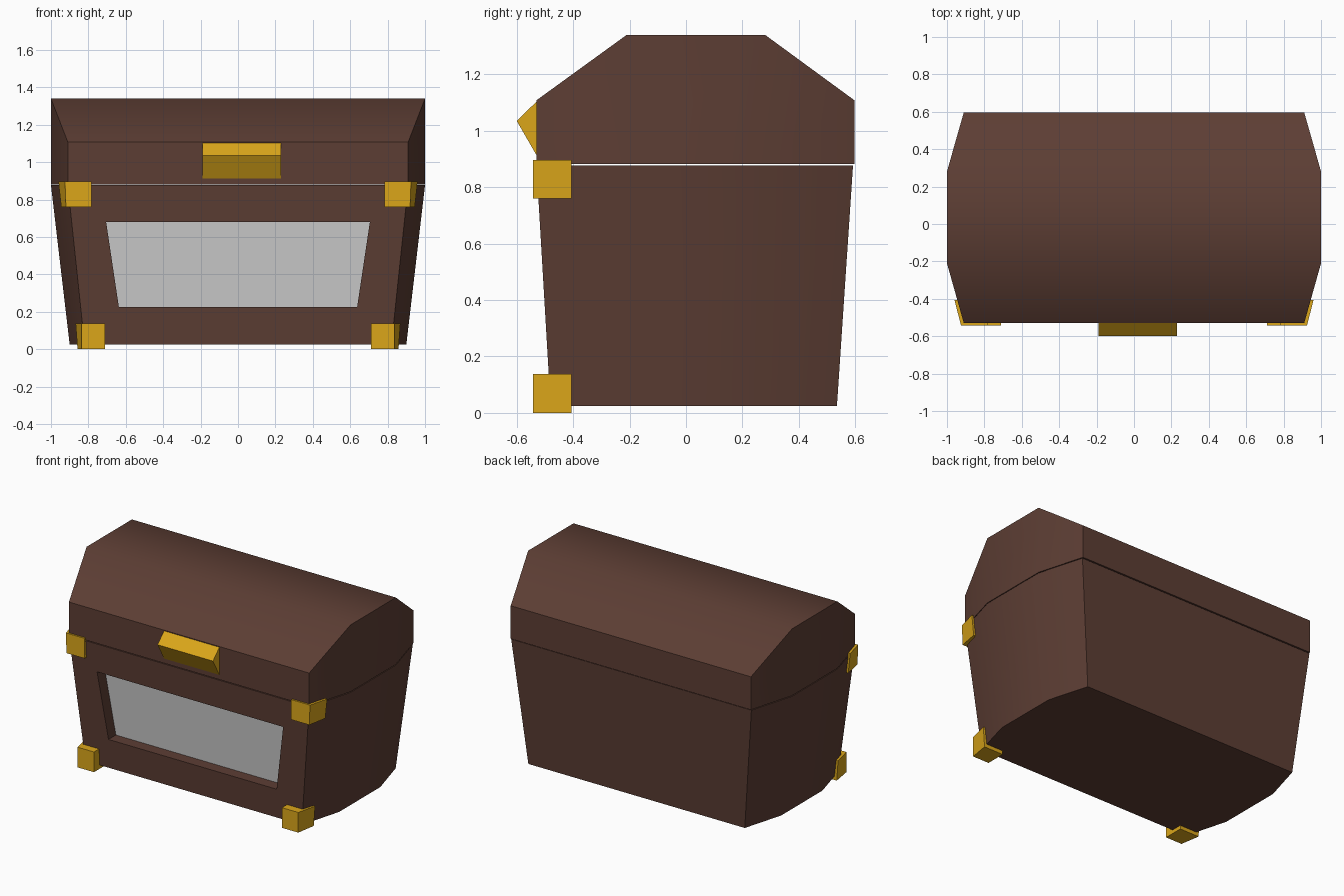
import bpy, bmesh, math

if "Cube" in bpy.data.objects:
    bpy.data.objects.remove(bpy.data.objects["Cube"])


def paint(name, srgb):
    mat = bpy.data.materials.new(name)
    mat.diffuse_color = [(c / 255) ** 2.2 for c in srgb] + [1]
    mat.use_nodes = True
    mat.node_tree.nodes["Principled BSDF"].inputs["Base Color"].default_value = mat.diffuse_color
    return mat


brown = paint("wood", (93, 64, 55))
gold = paint("brass", (218, 165, 32))


def finish(bm, name, mat=None, smooth=False):
    bmesh.ops.recalc_face_normals(bm, faces=bm.faces)
    mesh = bpy.data.meshes.new(name)
    bm.to_mesh(mesh)
    bm.free()
    ob = bpy.data.objects.new(name, mesh)
    bpy.context.collection.objects.link(ob)
    if mat:
        mesh.materials.append(mat)
    if smooth:
        bpy.ops.object.select_all(action='DESELECT')
        ob.select_set(True)
        bpy.context.view_layer.objects.active = ob
        bpy.ops.object.shade_smooth_by_angle(angle=math.radians(40))
    return ob


def loft(rings):
    """Skin closed rings of equal length and cap both ends."""
    bm = bmesh.new()
    vs = [[bm.verts.new(p) for p in ring] for ring in rings]
    n = len(vs[0])
    for a, b in zip(vs, vs[1:]):
        for i in range(n):
            j = (i + 1) % n
            bm.faces.new((a[i], a[j], b[j], b[i]))
    bm.faces.new(vs[0])
    bm.faces.new(vs[-1])
    bm.normal_update()
    return bm


# Lid: cross-sections along y as (y, half width, top height)
stations = [(-.53, .91, 1.108), (-.21, 1, 1.34), (.28, 1, 1.34), (.597, .91, 1.108)]
lid = loft([[(-h, y, .882), (h, y, .882), (h, y, t), (-h, y, t)] for y, h, t in stations])
finish(lid, "lid", brown, smooth=True)


# Body: bulged-end plan, tapering towards the floor
def plan(z, half_widths, ys):
    pts = list(zip(half_widths, ys))
    return [(h, y, z) for h, y in pts] + [(-h, y, z) for h, y in reversed(pts)]


body = loft([plan(.025, (.82, .9, .9, .82), (-.48, -.19, .255, .535)),
             plan(.877, (.91, 1, 1, .91), (-.53, -.21, .28, .592))])

# Recessed window opening in the front wall
front = min(body.faces, key=lambda f: f.calc_center_median().y)
bmesh.ops.inset_individual(body, faces=[front], thickness=.2)
mid = front.calc_center_median().z
for v in front.verts:
    half, z = (.705, .68) if v.co.z > mid else (.637, .225)
    v.co = (math.copysign(half, v.co.x), -.48 - .05 * (z - .025) / .852, z)
floor = bmesh.ops.extrude_discrete_faces(body, faces=[front])["faces"][0]
for v in floor.verts:
    v.co.y += .08
pane_points = [v.co.copy() for v in floor.verts]
bmesh.ops.delete(body, geom=[floor], context='FACES_ONLY')
finish(body, "body", brown, smooth=True)

# Grey window pane
pane = bmesh.new()
pane.faces.new([pane.verts.new(p) for p in pane_points])
pane_ob = finish(pane, "window_pane")
if pane_ob.data.polygons[0].normal.y > 0:
    pane_ob.data.flip_normals()

# Clasp: triangular prism on the lid front
clasp = loft([[(x, -.525, 1.108), (x, -.6, 1.035), (x, -.525, .905)] for x in (-.19, .23)])
finish(clasp, "clasp", gold)


# Corner brackets: upper and lower, both sides
def bracket_ring(s, z, inner, corner, outer):
    return [(s * inner, -.542, z), (s * corner, -.542, z),
            (s * outer, -.406, z), (s * inner, -.406, z)]


for side, s in (("left", -1), ("right", 1)):
    upper = loft([bracket_ring(s, .76, .783, .92, .945), bracket_ring(s, .897, .783, .925, .96)])
    finish(upper, "upper_bracket_" + side, gold)
    lower = loft([bracket_ring(s, 0, .712, .836, .858), bracket_ring(s, .138, .712, .836, .868)])
    finish(lower, "lower_bracket_" + side, gold)
